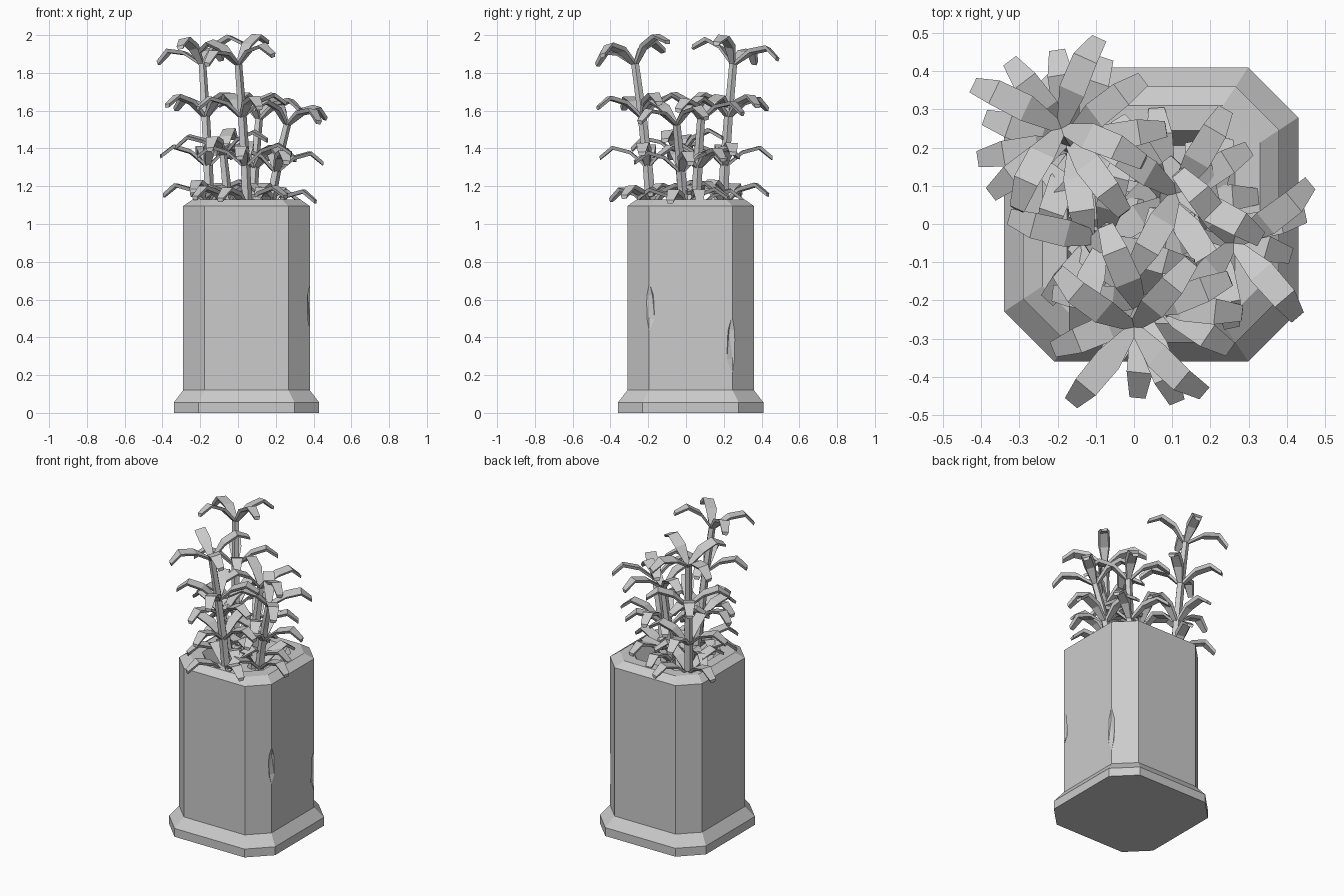
import bpy, bmesh
from math import radians, cos, sin
from mathutils import Vector, Matrix

cube = bpy.data.objects.get("Cube")
if cube:
    bpy.data.objects.remove(cube, do_unlink=True)

grey = bpy.data.materials.new("plain grey")
grey.use_nodes = True
colour = (0.6, 0.6, 0.6, 1)
grey.diffuse_color = colour
grey.node_tree.nodes["Principled BSDF"].inputs["Base Color"].default_value = colour

CENTRE = Vector((0.045, 0.025, 0))


def finish(name, bm):
    bmesh.ops.recalc_face_normals(bm, faces=bm.faces)
    mesh = bpy.data.meshes.new(name)
    bm.to_mesh(mesh)
    bm.free()
    mesh.materials.append(grey)
    obj = bpy.data.objects.new(name, mesh)
    bpy.context.collection.objects.link(obj)
    return obj


def loft(bm, rings):
    """Skin closed rings of points and cap both ends."""
    loops = [[bm.verts.new(p) for p in ring] for ring in rings]
    for a, b in zip(loops, loops[1:]):
        for i in range(len(a)):
            j = (i + 1) % len(a)
            bm.faces.new((a[i], a[j], b[j], b[i]))
    bm.faces.new(loops[0])
    bm.faces.new(loops[-1])


def octagon(half, z):
    """Square ring with clipped corners."""
    s = half * 0.66
    pts = [(half, -s), (half, s), (s, half), (-s, half),
           (-half, s), (-half, -s), (-s, -half), (s, -half)]
    return [CENTRE + Vector((x, y, z)) for x, y in pts]


# Planter: plinth, tall body, rim and sunken soil in one profile
profile = [(0.385, 0), (0.385, 0.055), (0.335, 0.12), (0.335, 1.095),
           (0.285, 1.13), (0.22, 1.13), (0.18, 1.03)]
bm = bmesh.new()
loft(bm, [octagon(h, z) for h, z in profile])
planter = finish("planter", bm)

# Chips broken out of two body edges
for y, z, height in ((-0.196, 0.56, 0.14), (0.246, 0.36, 0.17)):
    bm = bmesh.new()
    bmesh.ops.create_icosphere(bm, subdivisions=1, radius=1)
    bmesh.ops.scale(bm, vec=(0.022, 0.035, height), verts=bm.verts)
    bmesh.ops.translate(bm, vec=(0.385, y, z), verts=bm.verts)
    cutter = finish("chip_cutter", bm)
    cutter.hide_render = True
    cutter.hide_viewport = True
    cut = planter.modifiers.new("chip", 'BOOLEAN')
    cut.operation = 'DIFFERENCE'
    cut.solver = 'EXACT'
    cut.object = cutter

# Leaf stations: distance out, rise, half width
LEAF = [(0.0, 0.0, 0.014), (0.09, 0.085, 0.036), (0.18, 0.115, 0.034), (0.25, 0.065, 0.021)]


def add_leaf(bm, matrix):
    rings = []
    for r, z, w in LEAF:
        ring = [(r, -w, z), (r, w, z), (r, 0.7 * w, z - 0.02), (r, -0.7 * w, z - 0.02)]
        rings.append([matrix @ Vector(p) for p in ring])
    loft(bm, rings)


def add_plant(name, base, top, levels, turn, lean):
    """A bent stem with whorls of four arching leaves; levels run top to bottom."""
    base, top = Vector(base), Vector(top)
    direction = (top - base).to_2d().normalized()
    axis = Vector((-direction.y, direction.x, 0))

    def along(z):
        t = (z - base.z) / (top.z - base.z)
        return base.lerp(top, t * (0.6 + 0.4 * t)).to_2d().to_3d() + Vector((0, 0, z))

    bm = bmesh.new()
    rings = []
    for i in range(4):
        t = i / 3
        c = along(base.z + t * (top.z - base.z))
        radius = 0.030 - 0.008 * t
        rings.append([c + Vector((cos(radians(a)), sin(radians(a)), 0)) * radius
                      for a in range(0, 360, 72)])
    loft(bm, rings)
    finish(name + "_stem", bm)

    bm = bmesh.new()
    for i, z in enumerate(levels):
        tilt = Matrix.Rotation(radians(lean if i == 0 else 4), 4, axis)
        for k in range(4):
            spin = Matrix.Rotation(radians(turn - 28 * i + 90 * k), 4, 'Z')
            add_leaf(bm, Matrix.Translation(along(z)) @ tilt @ spin)
    finish(name + "_leaves", bm)


add_plant("back_plant", (-0.15, 0.19, 1.02), (-0.19, 0.25, 1.85), (1.85, 1.57, 1.31, 1.11), 65, 14)
add_plant("front_plant", (0.05, -0.18, 1.02), (0.0, -0.27, 1.85), (1.85, 1.57, 1.31, 1.09), 50, 14)
add_plant("left_plant", (0.16, -0.01, 1.02), (0.26, -0.05, 1.53), (1.53, 1.28, 1.08), 40, 12)
add_plant("middle_plant", (0.07, 0.05, 1.02), (0.11, 0.08, 1.56), (1.56, 1.30, 1.08), 60, 8)
add_plant("short_plant", (-0.05, -0.01, 1.02), (-0.08, -0.04, 1.37), (1.37, 1.10), 75, 8)
